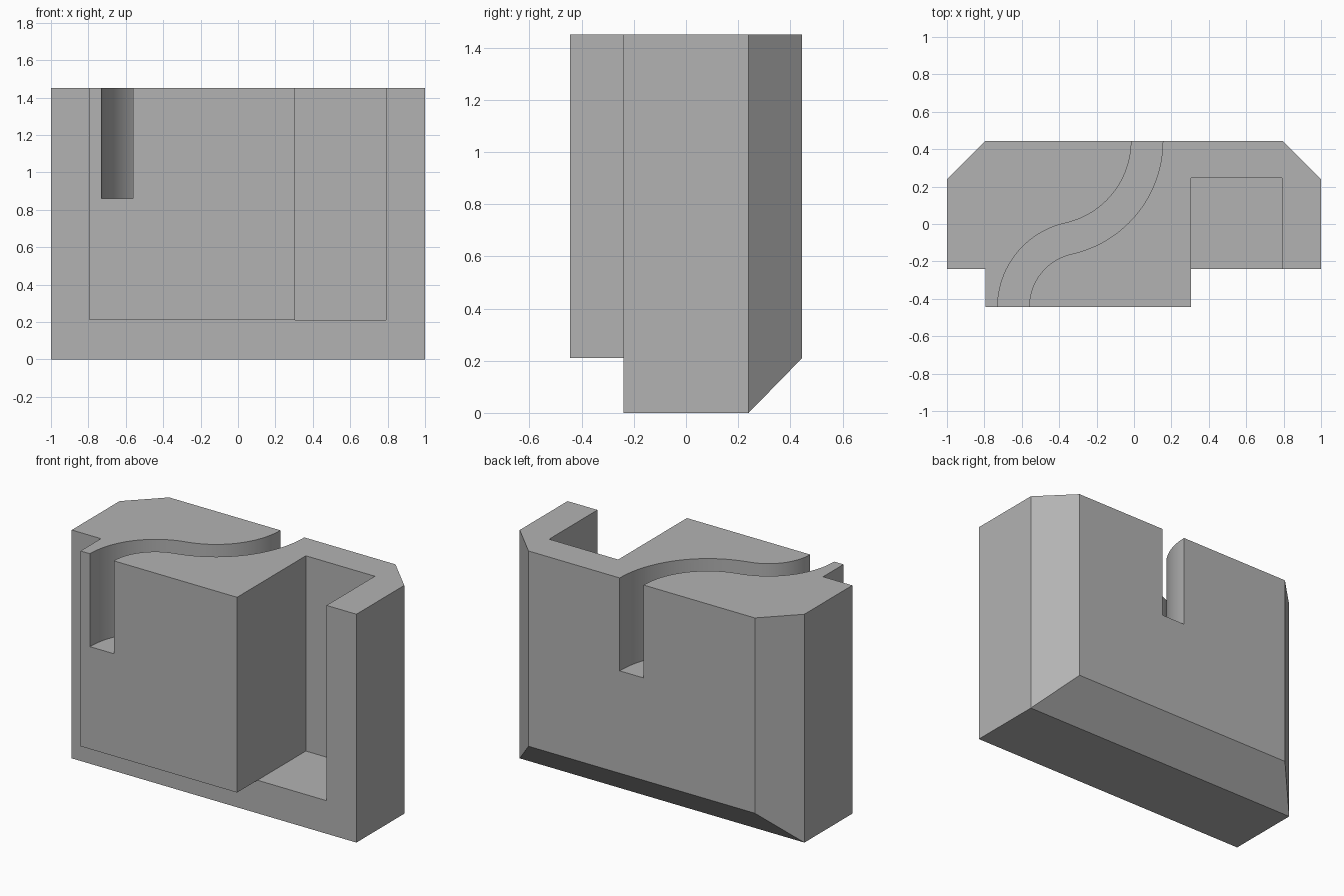
import bpy, bmesh, math

if "Cube" in bpy.data.objects:
    bpy.data.objects.remove(bpy.data.objects["Cube"], do_unlink=True)

TOP, STEP = 1.45, 0.21
FRONT, BACK, MID = -0.445, 0.445, 0.24
SHOULDER = 0.795      # half width of the narrow faces
POCKET_LEFT = 0.305

grey = bpy.data.materials.new("plain grey")
grey.use_nodes = True
grey.diffuse_color = (0.45, 0.45, 0.45, 1)
grey.node_tree.nodes["Principled BSDF"].inputs["Base Color"].default_value = (0.45, 0.45, 0.45, 1)


def loft(name, rings):
    """Closed solid through rings of equal point count."""
    bm = bmesh.new()
    loops = [[bm.verts.new(p) for p in ring] for ring in rings]
    for a, b in zip(loops, loops[1:]):
        for i in range(len(a)):
            j = (i + 1) % len(a)
            bm.faces.new((a[i], a[j], b[j], b[i]))
    bm.faces.new(loops[0])
    bm.faces.new(loops[-1])
    bmesh.ops.recalc_face_normals(bm, faces=bm.faces[:])
    mesh = bpy.data.meshes.new(name)
    bm.to_mesh(mesh)
    bm.free()
    mesh.materials.append(grey)
    obj = bpy.data.objects.new(name, mesh)
    bpy.context.collection.objects.link(obj)
    return obj


def frame(y, x0, x1, z0, z1):
    return [(x0, y, z0), (x1, y, z0), (x1, y, z1), (x0, y, z1)]


def box(name, x0, x1, y0, y1, z0, z1):
    return loft(name, [frame(y0, x0, x1, z0, z1), frame(y1, x0, x1, z0, z1)])


def combine(target, tool, operation):
    tool.hide_render = True
    mod = target.modifiers.new(operation.lower(), "BOOLEAN")
    mod.operation, mod.solver, mod.object = operation, "EXACT", tool
    bpy.context.view_layer.objects.active = target
    bpy.ops.object.modifier_apply(modifier=mod.name)
    bpy.data.objects.remove(tool, do_unlink=True)


# Main body, with the back chamfered at both sides and at the bottom
body = loft("slotted_block", [
    frame(-MID, -1, 1, 0, TOP),
    frame(MID, -1, 1, 0, TOP),
    frame(BACK, -SHOULDER, SHOULDER, STEP, TOP)])

# Raised front block and the open pocket beside it
combine(body, box("front_block", -SHOULDER, POCKET_LEFT, FRONT, 0, STEP, TOP), "UNION")
combine(body, box("pocket_cutter", POCKET_LEFT, SHOULDER - 0.005, -0.6, 0.245, STEP, TOP + 0.2),
        "DIFFERENCE")

# S-shaped slot: two tangent arcs swept through the top
r1, r2, half, steps = 0.376, 0.535, 0.084, 24
x1, x2 = -0.645 + r1, 0.07 - r2
turn = math.atan2(BACK - FRONT, x2 - x1)


def slot_edge(offset):
    points = [(x1 - r1 - offset, FRONT - 0.1)]
    for i in range(steps + 1):
        a = math.pi + (turn - math.pi) * i / steps
        points.append((x1 + (r1 + offset) * math.cos(a), FRONT + (r1 + offset) * math.sin(a)))
    for i in range(1, steps + 1):
        a = (turn - math.pi) * (1 - i / steps)
        points.append((x2 + (r2 - offset) * math.cos(a), BACK + (r2 - offset) * math.sin(a)))
    return points + [(x2 + r2 - offset, BACK + 0.1)]


sections = [[(*p, 0.86), (*q, 0.86), (*q, TOP + 0.2), (*p, TOP + 0.2)]
            for p, q in zip(slot_edge(half), slot_edge(-half))]
combine(body, loft("slot_cutter", sections), "DIFFERENCE")

# Smooth slot walls, crisp edges everywhere else
bpy.ops.object.select_all(action="DESELECT")
body.select_set(True)
bpy.context.view_layer.objects.active = body
bpy.ops.object.shade_smooth_by_angle(angle=math.radians(25))
